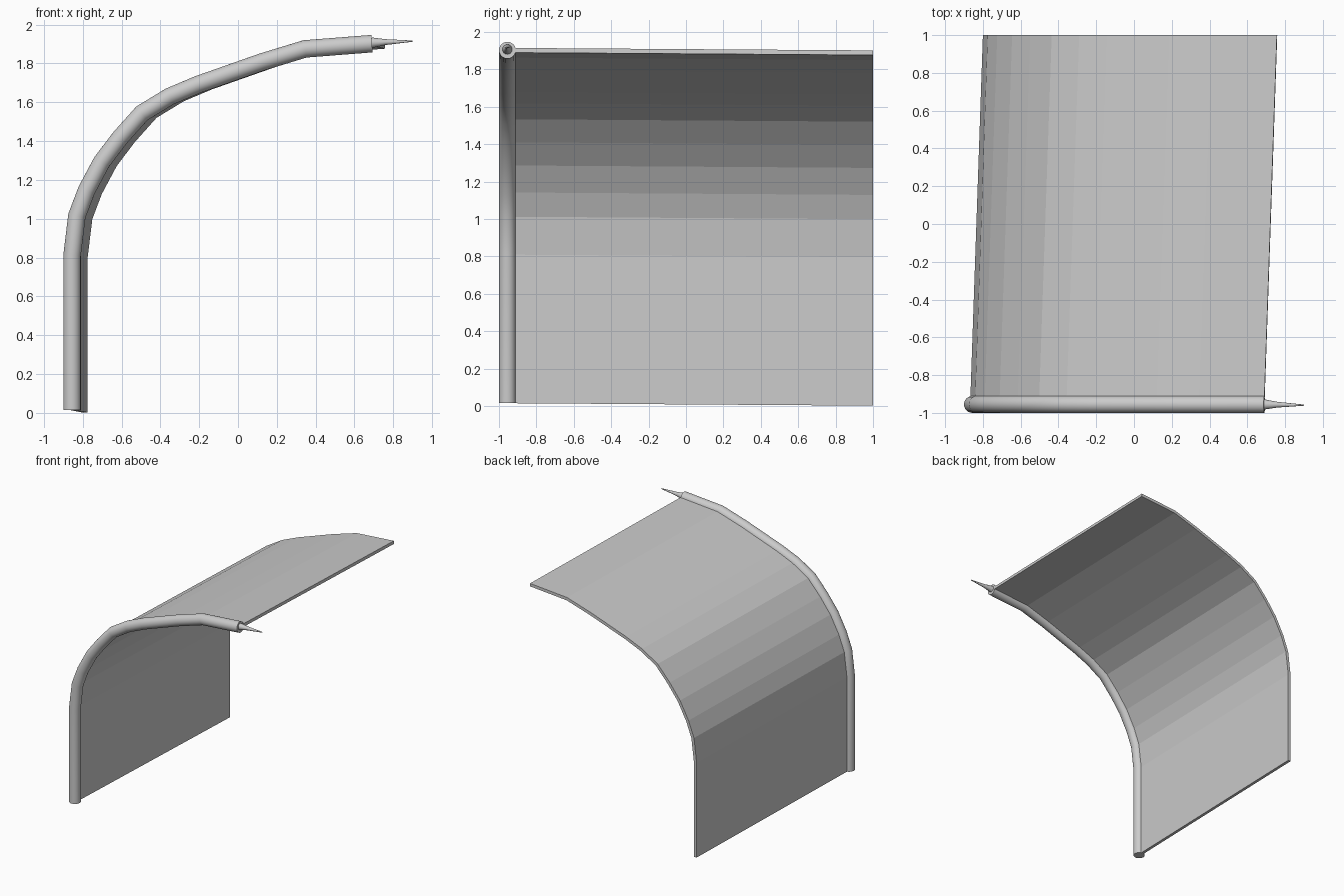
import bpy, bmesh, math
from mathutils import Vector

if "Cube" in bpy.data.objects:
    bpy.data.objects.remove(bpy.data.objects["Cube"])

FRONT_Y = -0.955
SKEW_X, SKEW_Z = 0.0345, -0.0068   # drift of the sheet per unit of depth

# bent centre line (x, z) shared by tube and sheet
PATH = [Vector(p) for p in (
    (-0.855, 0.015), (-0.855, 0.81), (-0.83, 1.015), (-0.78, 1.147),
    (-0.702, 1.293), (-0.607, 1.418), (-0.495, 1.543), (-0.352, 1.63),
    (-0.205, 1.692), (0.125, 1.808), (0.345, 1.875), (0.69, 1.902))]


def miter(path, i):
    """Outward offset vector at path point i, lengthened at bends."""
    segs = []
    if i > 0:
        segs.append((path[i] - path[i - 1]).normalized())
    if i < len(path) - 1:
        segs.append((path[i + 1] - path[i]).normalized())
    normals = [Vector((-s.y, s.x)) for s in segs]
    n = sum(normals, Vector((0, 0))).normalized()
    return n / n.dot(normals[0])


def loft(name, rings, smooth):
    """Skin closed rings of points and cap both ends."""
    bm = bmesh.new()
    loops = [[bm.verts.new(p) for p in ring] for ring in rings]
    for a, b in zip(loops, loops[1:]):
        for j in range(len(a)):
            k = (j + 1) % len(a)
            bm.faces.new((a[j], a[k], b[k], b[j]))
    bm.faces.new(loops[0][::-1])
    bm.faces.new(loops[-1])
    bmesh.ops.recalc_face_normals(bm, faces=bm.faces)
    mesh = bpy.data.meshes.new(name)
    bm.to_mesh(mesh)
    bm.free()
    obj = bpy.data.objects.new(name, mesh)
    bpy.context.collection.objects.link(obj)
    if smooth:
        bpy.ops.object.select_all(action='DESELECT')
        obj.select_set(True)
        bpy.context.view_layer.objects.active = obj
        bpy.ops.object.shade_smooth_by_angle(angle=math.radians(30))


def sweep(name, profile, skew=(0, 0), smooth=False):
    """Carry a profile of (outward, depth) points along the path."""
    rings = []
    for i, p in enumerate(PATH):
        n = miter(PATH, i)
        rings.append([(p.x + n.x * o + skew[0] * d, FRONT_Y + d,
                       p.y + n.y * o + skew[1] * d) for o, d in profile])
    loft(name, rings, smooth)


def circle(r, sides=24):
    return [(r * math.cos(math.tau * k / sides), r * math.sin(math.tau * k / sides))
            for k in range(sides)]


# front edge tube
sweep("edge_tube", circle(0.045), smooth=True)

# bent sheet running back from the tube
T, D = 0.0125, 1.955
sweep("bent_sheet", [(T, 0), (T, D), (-T, D), (-T, 0)], (SKEW_X, SKEW_Z))

# tapered spike at the tube end: (x, z, radius)
spike = [(0.67, 1.902, 0.027), (0.695, 1.907, 0.026), (0.76, 1.91, 0.015), (0.90, 1.915, 0.003)]
loft("spike", [[(x, FRONT_Y - 0.004 * (x - 0.67) / 0.23 + c, z + s)
                for s, c in circle(r, 16)] for x, z, r in spike], True)
